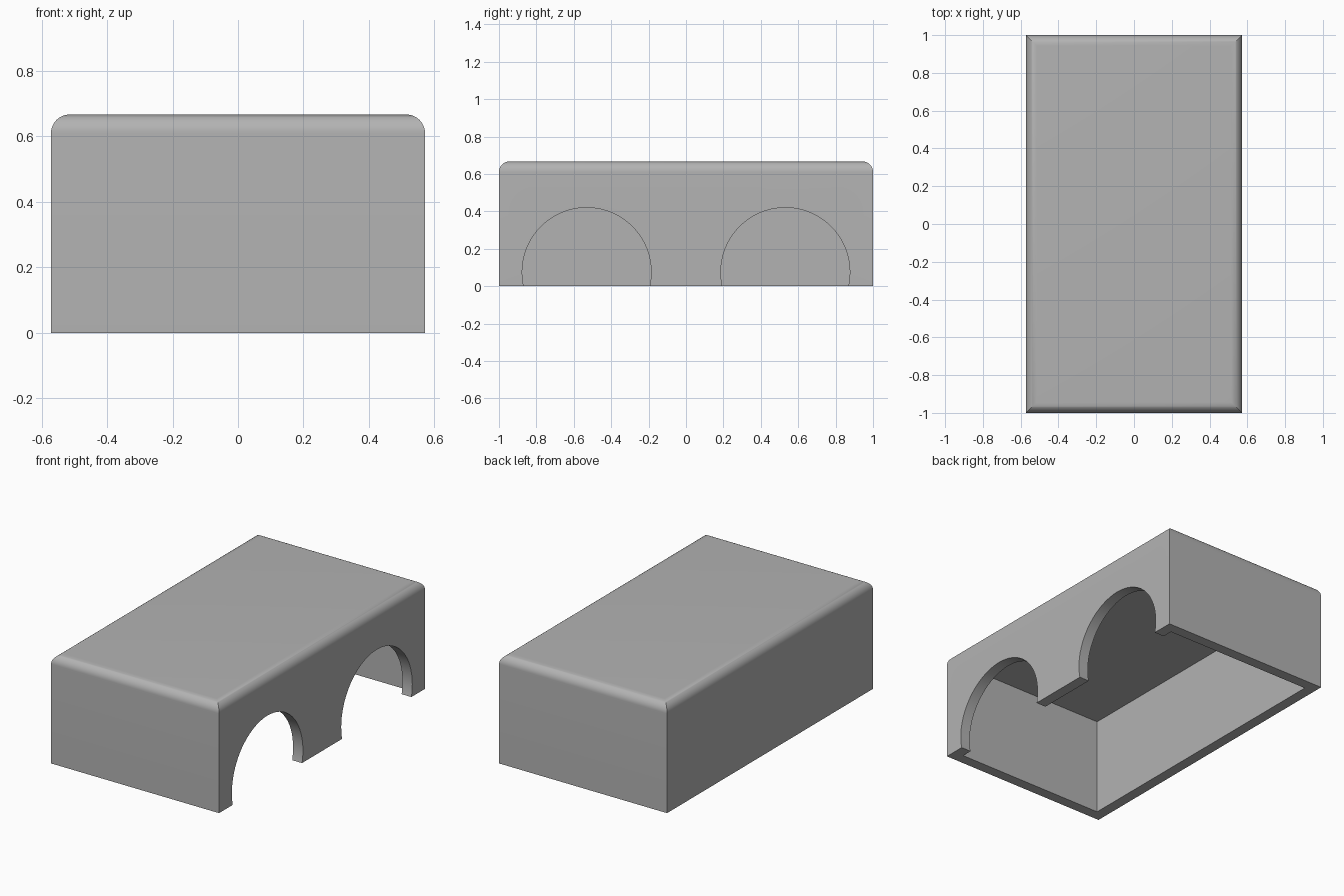
import bpy, bmesh, math
from mathutils import Matrix

LENGTH, WIDTH, HEIGHT = 2.0, 1.143, 0.667
FILLET, WALL = 0.057, 0.0667
ARCH_Y, ARCH_Z, ARCH_R = 0.531, 0.075, 0.345

cube = bpy.data.objects.get("Cube")
if cube:
    bpy.data.objects.remove(cube, do_unlink=True)

grey = bpy.data.materials.new("plain grey")
grey.use_nodes = True
colour = (0.45, 0.45, 0.45, 1)
grey.diffuse_color = colour
grey.node_tree.nodes["Principled BSDF"].inputs["Base Color"].default_value = colour


def make_object(name, bm):
    bmesh.ops.recalc_face_normals(bm, faces=bm.faces)
    mesh = bpy.data.meshes.new(name)
    bm.to_mesh(mesh)
    bm.free()
    mesh.materials.append(grey)
    obj = bpy.data.objects.new(name, mesh)
    bpy.context.collection.objects.link(obj)
    return obj


def stacked_rectangles(name, rings):
    """Loft rectangles given as (half width, half length, z) and cap both ends."""
    bm = bmesh.new()
    loops = [[bm.verts.new((sx * hx, sy * hy, z))
              for sx, sy in ((-1, -1), (1, -1), (1, 1), (-1, 1))]
             for hx, hy, z in rings]
    for low, high in zip(loops, loops[1:]):
        for i in range(4):
            j = (i + 1) % 4
            bm.faces.new((low[i], low[j], high[j], high[i]))
    bm.faces.new(loops[0])
    bm.faces.new(loops[-1])
    return make_object(name, bm)


# Outer body: straight walls, then a quarter round along the top edges
hx, hy = WIDTH / 2, LENGTH / 2
rings = [(hx, hy, 0)]
STEPS = 12
for k in range(STEPS + 1):
    a = math.pi / 2 * k / STEPS
    inset = FILLET * (1 - math.cos(a))
    rings.append((hx - inset, hy - inset, HEIGHT - FILLET + FILLET * math.sin(a)))
shell = stacked_rectangles("cover_shell", rings)

# Hollow inside, open at the bottom
cutters = [stacked_rectangles("hollow_cutter", [
    (hx - WALL, hy - WALL, -0.2), (hx - WALL, hy - WALL, HEIGHT - WALL)])]

# Two round arches through the left wall only
for side in (-1, 1):
    bm = bmesh.new()
    place = (Matrix.Translation((hx, side * ARCH_Y, ARCH_Z))
             @ Matrix.Rotation(math.pi / 2, 4, "Y"))
    bmesh.ops.create_cone(bm, cap_ends=True, segments=72, radius1=ARCH_R,
                          radius2=ARCH_R, depth=0.4, matrix=place)
    cutters.append(make_object("arch_cutter", bm))

for cutter in cutters:
    cutter.hide_render = True
    cut = shell.modifiers.new(cutter.name, "BOOLEAN")
    cut.operation = "DIFFERENCE"
    cut.solver = "EXACT"
    cut.object = cutter

# Bake the cuts and remove the cutters
bpy.context.view_layer.update()
baked = bpy.data.meshes.new_from_object(
    shell.evaluated_get(bpy.context.evaluated_depsgraph_get()))
shell.modifiers.clear()
shell.data = baked
for cutter in cutters:
    bpy.data.objects.remove(cutter, do_unlink=True)

bpy.ops.object.select_all(action="DESELECT")
shell.select_set(True)
bpy.context.view_layer.objects.active = shell
bpy.ops.object.shade_smooth_by_angle(angle=math.radians(30))
